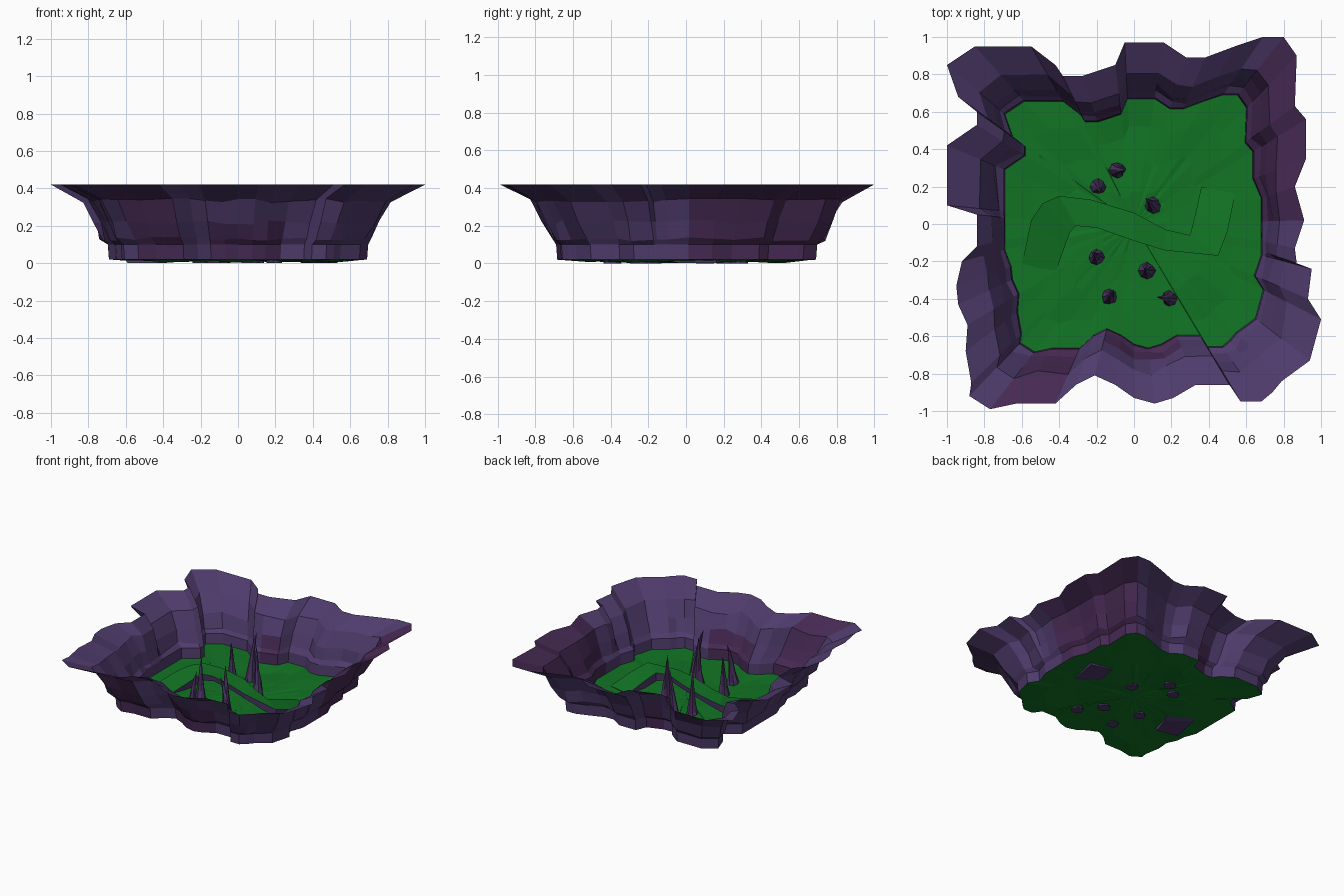
import bpy, math, random
from mathutils import Vector

if "Cube" in bpy.data.objects:
    bpy.data.objects.remove(bpy.data.objects["Cube"])

random.seed(4)


def material(name, rgb):
    m = bpy.data.materials.new(name)
    m.diffuse_color = (*rgb, 1)
    m.use_nodes = True
    m.node_tree.nodes["Principled BSDF"].inputs["Base Color"].default_value = m.diffuse_color
    return m


VIOLET = material("violet rock", (0.078, 0.044, 0.150))
PLUM = material("plum rock", (0.060, 0.022, 0.085))
GREEN = material("moss green", (0.006, 0.175, 0.018))


def build(name, verts, faces, mats, rule=None):
    me = bpy.data.meshes.new(name)
    me.from_pydata([tuple(v) for v in verts], [], faces)
    ob = bpy.data.objects.new(name, me)
    bpy.context.collection.objects.link(ob)
    for m in mats:
        me.materials.append(m)
    if rule:
        for p in me.polygons:
            p.material_index = rule(p)
    return ob


# Ragged rim outline, clockwise seen from above
RIM = [(-1, .85), (-.85, .95), (-.55, .95), (-.42, .85), (-.38, .79), (-.28, .79), (-.1, .85),
       (-.05, .97), (.16, .97), (.28, .89), (.38, .89), (.54, .95), (.69, 1), (.8, 1), (.87, .9),
       (.86, .63), (.92, .56), (.92, .35), (.86, .2), (.91, .02), (.86, -.13), (.87, -.21),
       (.95, -.24), (.93, -.4), (1, -.51), (.94, -.73), (.79, -.84), (.74, -.9), (.68, -.95),
       (.57, -.95), (.51, -.86), (.33, -.86), (.21, -.93), (.11, -.96), (0, -.93), (-.1, -.86),
       (-.21, -.81), (-.31, -.86), (-.42, -.96), (-.63, -.96), (-.77, -.99), (-.88, -.92),
       (-.87, -.85), (-.9, -.68), (-.89, -.54), (-.94, -.43), (-.95, -.33), (-.92, -.2),
       (-.84, -.12), (-.84, .05), (-1, .1), (-1, .42), (-.84, .53), (-.84, .6), (-.94, .68)]
N = len(RIM)


def foot(x, y):
    # The foot of the wall is the rim scaled in, straighter along the flat stretches
    fx, fy = x * .69, y * .69
    if x > .8 and -.25 < y < .22:
        fx = .68
    if x < -.8 and -.25 < y < .08:
        fx = -.69
    return fx, fy


FOOT = [foot(*p) for p in RIM]

# Rock wall: foot outline flared up to the rim
LEVELS = [(.02, 0), (.10, .02), (.13, .12), (.22, .24), (.335, .45), (.42, 1)]
verts, faces = [], []
for k, (z, t) in enumerate(LEVELS):
    for (rx, ry), (fx, fy) in zip(RIM, FOOT):
        inner = 2 <= k <= 4
        s = t + (random.uniform(-.05, .05) if inner else 0)
        dz = random.uniform(-.012, .012) if inner else 0
        verts.append((fx + (rx - fx) * s, fy + (ry - fy) * s, z + dz))
for k in range(len(LEVELS) - 1):
    for i in range(N):
        j = (i + 1) % N
        faces.append((k * N + i, k * N + j, k * N + N + j, k * N + N + i))


def wall_rule(p):
    # Plum patches in certain directions
    c = p.center
    a = math.degrees(math.atan2(c.y, c.x)) % 360
    low = c.z < .27
    if 3 < a < 50 or 232 < a < 247 or (low and 255 < a < 292) or (low and 100 < a < 112):
        return 1
    return 0


build("rock_wall", verts, faces, [VIOLET, PLUM], wall_rule)

# Mossy floor: concentric rings with slight bumps
SCALES = [1, .78, .52, .26]
verts, faces = [], []
for k, s in enumerate(SCALES):
    for i, (x, y) in enumerate(FOOT):
        bump = .012 + .008 * math.sin(9 * x * s + 2) * math.cos(8 * y * s - 1)
        verts.append((x * s, y * s, .02 if k == 0 else bump + random.uniform(-.003, .003)))
verts.append((0, 0, .012))
for k in range(len(SCALES) - 1):
    for i in range(N):
        j = (i + 1) % N
        faces.append((k * N + N + i, k * N + N + j, k * N + j, k * N + i))
last = (len(SCALES) - 1) * N
for i in range(N):
    faces.append((len(verts) - 1, last + (i + 1) % N, last + i))
build("mossy_floor", verts, faces, [GREEN])

# Winding bridge: left edge, right edge, top height, underside height
PATH = [(-.60, -.22, -.42, -.26, .015, .002), (-.55, .02, -.37, -.12, .06, .002),
        (-.49, .11, -.34, -.04, .09, .02), (-.40, .15, -.31, -.01, .115, .06),
        (-.23, .13, -.20, -.02, .13, .09), (0, .06, 0, -.09, .14, .10),
        (.17, -.03, .16, -.14, .13, .09), (.30, -.06, .45, -.17, .10, .03),
        (.33, .06, .50, -.04, .065, .002), (.36, .20, .54, .16, .018, .002)]
verts, faces = [], []
for ux, uy, lx, ly, zt, zb in PATH:
    u, l = Vector((ux, uy)), Vector((lx, ly))
    mid = (u + l) / 2
    bu, bl = u.lerp(mid, .1), l.lerp(mid, .1)
    verts += [(u.x, u.y, zt), (l.x, l.y, zt), (bl.x, bl.y, zb), (bu.x, bu.y, zb)]
for k in range(len(PATH) - 1):
    for e in range(4):
        f = (e + 1) % 4
        faces.append((k * 4 + e, k * 4 + f, k * 4 + 4 + f, k * 4 + 4 + e))
e = 4 * (len(PATH) - 1)
faces += [(3, 2, 1, 0), (e, e + 1, e + 2, e + 3)]
build("winding_bridge", verts, faces, [GREEN, VIOLET],
      lambda p: 0 if p.index % 4 == 0 and p.index < e else 1)


# Crooked stone spikes: base position, tip offset, height
def spike(name, x, y, tx, ty, h):
    rings = [(0, .046), (.10, .040), (.28, .028), (.55, .017), (.8, .009)]
    n, verts, faces = 8, [], []
    for t, r in rings:
        for i in range(n):
            a = 2 * math.pi * i / n
            q = r * random.uniform(.82, 1.1)
            verts.append((x + tx * t * t + q * math.cos(a), y + ty * t * t + q * math.sin(a),
                          .001 + h * t + (random.uniform(-.012, .012) if t else 0)))
    verts.append((x + tx, y + ty, h))
    for k in range(len(rings) - 1):
        for i in range(n):
            j = (i + 1) % n
            faces.append((k * n + i, k * n + j, k * n + n + j, k * n + n + i))
    top = (len(rings) - 1) * n
    faces += [(top + i, top + (i + 1) % n, len(verts) - 1) for i in range(n)]
    faces.append(tuple(reversed(range(n))))
    build(name, verts, faces, [VIOLET, PLUM], lambda p: 1 if p.index % 8 in (2, 5) else 0)


SPIKES = [(-.09, .29, .05, 0, .40), (-.19, .20, .01, -.03, .33), (.10, .10, -.04, .04, .38),
          (-.20, -.18, -.01, .03, .33), (.07, -.25, -.01, .01, .38), (-.13, -.39, .02, .04, .32),
          (.19, -.40, -.07, .01, .36)]
for i, s in enumerate(SPIKES):
    spike(f"stone_spike_{i + 1}", *s)
